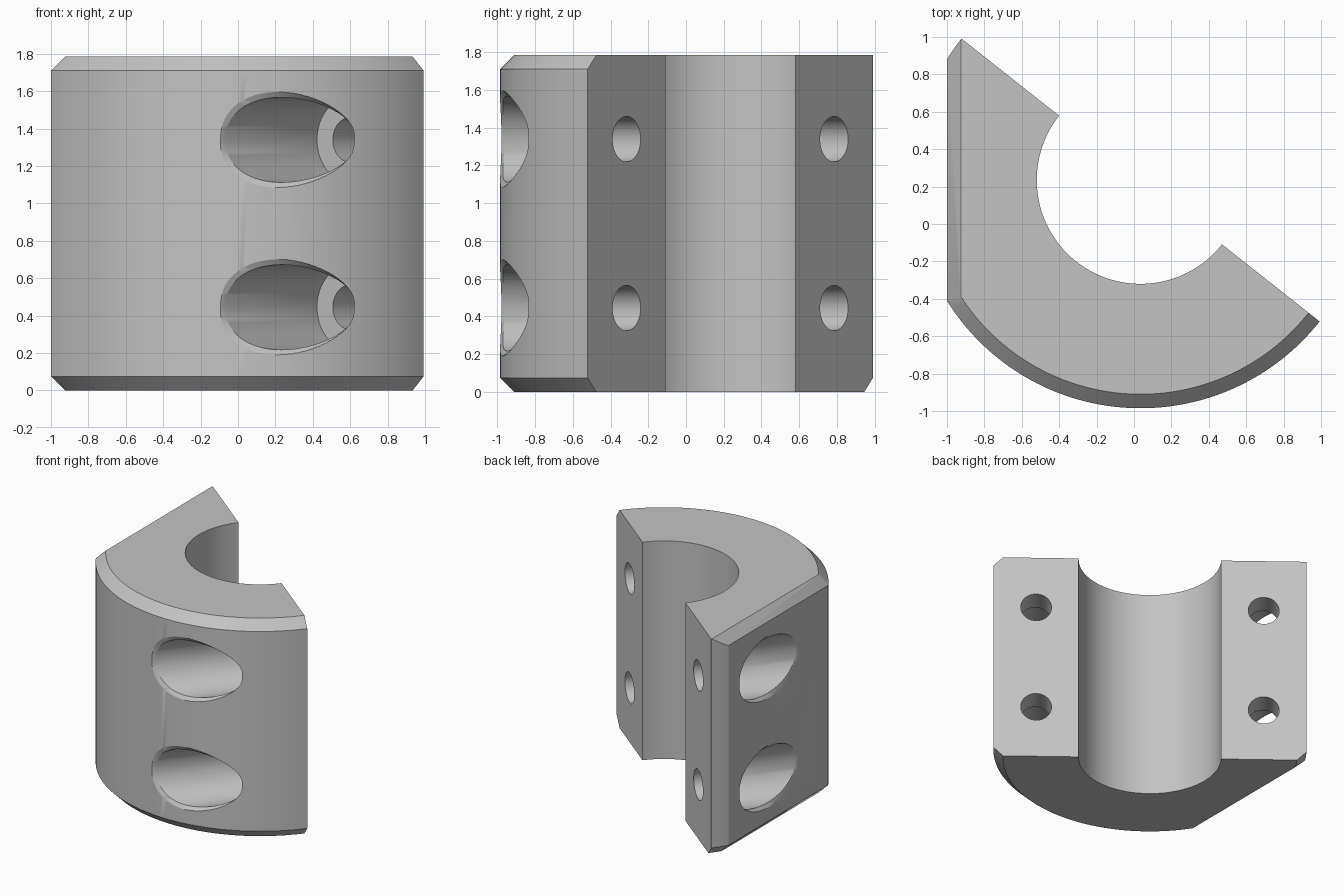
import bpy, bmesh
from math import sin, cos, pi, radians, sqrt
from mathutils import Vector

cube = bpy.data.objects.get("Cube")
if cube:
    bpy.data.objects.remove(cube, do_unlink=True)

# Main dimensions
HEIGHT, CHAMFER = 1.785, 0.075
OUTER, BORE = 1.22, 0.555
CENTRE = Vector((0.035, 0.235, 0))
SPLIT = radians(-38.3)                                # direction of the split face
ALONG = Vector((cos(SPLIT), sin(SPLIT), 0))
INWARD = Vector((sin(SPLIT), -cos(SPLIT), 0))         # from split face into the body
UP = Vector((0, 0, 1))
FLAT_X = -1.0
SCREW_T, SCREW_Z = 0.887, (0.445, 1.34)
HOLE, COUNTERBORE, FLOOR = 0.12, 0.2275, 0.21

steel = bpy.data.materials.new("satin_grey")
steel.use_nodes = True
GREY = (0.55, 0.55, 0.55, 1)
steel.diffuse_color = GREY
steel.node_tree.nodes["Principled BSDF"].inputs["Base Color"].default_value = GREY


def skin(bm, loops, closed):
    """Bridge equal loops of points and cap both ends."""
    rows = [[bm.verts.new(p) for p in loop] for loop in loops]
    n = len(rows[0])
    for a, b in zip(rows, rows[1:]):
        for i in range(n if closed else n - 1):
            j = (i + 1) % n
            bm.faces.new((a[i], a[j], b[j], b[i]))
    bm.faces.new(rows[0][::-1])
    bm.faces.new(rows[-1])


def finish(bm, name):
    bmesh.ops.recalc_face_normals(bm, faces=bm.faces[:])
    mesh = bpy.data.meshes.new(name)
    bm.to_mesh(mesh)
    bm.free()
    obj = bpy.data.objects.new(name, mesh)
    bpy.context.collection.objects.link(obj)
    mesh.materials.append(steel)
    return obj


# Half ring, chamfered top and bottom except on the short arc behind the flat
bm = bmesh.new()
STEPS = 96
sections = []
for i in range(STEPS + 1):
    a = SPLIT - pi * i / STEPS
    out = Vector((cos(a), sin(a), 0))
    top_r = OUTER if a < -pi else OUTER - CHAMFER
    profile = ((BORE, 0), (OUTER - CHAMFER, 0), (OUTER, CHAMFER),
               (OUTER, HEIGHT - CHAMFER), (top_r, HEIGHT), (BORE, HEIGHT))
    sections.append([CENTRE + out * r + UP * z for r, z in profile])
skin(bm, sections, True)
bmesh.ops.remove_doubles(bm, verts=bm.verts[:], dist=1e-5)

# Side flat with its two chamfers
for point, normal in (((FLAT_X, 0, 0), (-1, 0, 0)),
                      ((FLAT_X, 0, HEIGHT - CHAMFER), (-1, 0, 1)),
                      ((FLAT_X, 0, CHAMFER), (-1, 0, -1))):
    cut = bmesh.ops.bisect_plane(bm, geom=bm.verts[:] + bm.edges[:] + bm.faces[:], dist=1e-5,
                                 plane_co=point, plane_no=normal, clear_outer=True)
    rim = [e for e in bm.edges if e.is_boundary]
    bmesh.ops.holes_fill(bm, edges=rim, sides=0)
body = finish(bm, "clamp_half")


# Stepped screw holes with an eased rim that follows the outside surface
def surface_depth(t):
    arc = sqrt(OUTER ** 2 - t ** 2)
    flat = (FLAT_X - CENTRE.x - ALONG.x * t) / INWARD.x
    return min(arc, flat)


bm = bmesh.new()
SIDES = 64
EASE = 0.03
for t in (-SCREW_T, SCREW_T):
    for z in SCREW_Z:
        loops = [[] for _ in range(6)]
        for k in range(SIDES):
            a = 2 * pi * k / SIDES
            w = 0.008 + 0.02 * abs(sin(a))
            s = surface_depth(t + (COUNTERBORE + w) * cos(a))
            wide = COUNTERBORE + 2 * w
            steps = ((HOLE, -0.1), (HOLE, FLOOR), (COUNTERBORE, FLOOR),
                     (COUNTERBORE, s - EASE), (wide, s + EASE), (wide, 1.5))
            for loop, (r, depth) in zip(loops, steps):
                loop.append(CENTRE + ALONG * (t + r * cos(a)) + UP * (z + r * sin(a))
                            + INWARD * depth)
        skin(bm, loops, True)
cutter = finish(bm, "screw_hole_cutter")
cutter.hide_render = True

bpy.ops.object.select_all(action='DESELECT')
body.select_set(True)
bpy.context.view_layer.objects.active = body
mod = body.modifiers.new("screw_holes", 'BOOLEAN')
mod.operation = 'DIFFERENCE'
mod.solver = 'EXACT'
mod.object = cutter
bpy.ops.object.modifier_apply(modifier=mod.name)
bpy.data.objects.remove(cutter, do_unlink=True)
bpy.ops.object.shade_smooth_by_angle(angle=radians(25))
